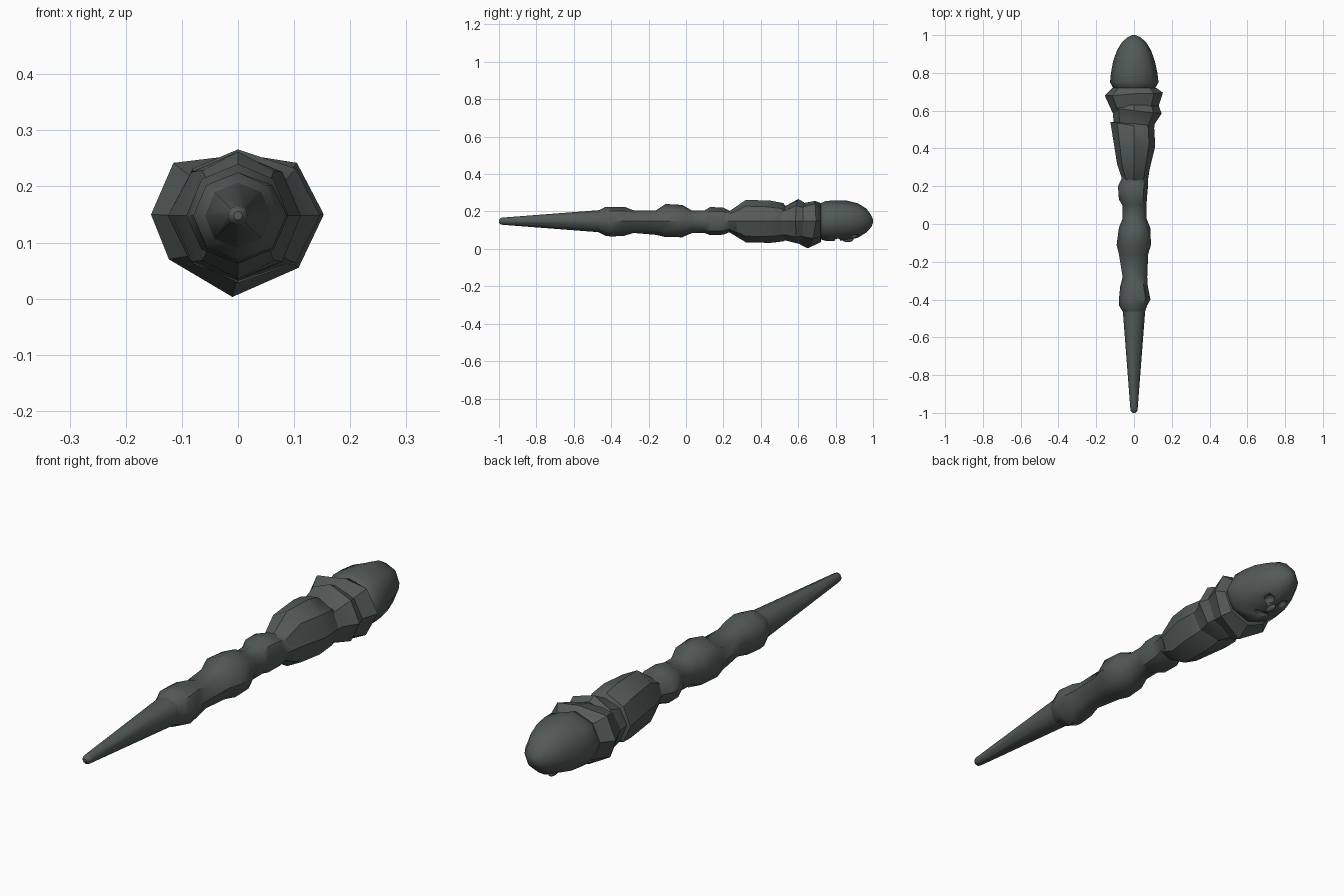
import bpy, bmesh, math
from mathutils import Vector

if "Cube" in bpy.data.objects:
    bpy.data.objects.remove(bpy.data.objects["Cube"], do_unlink=True)

SIDES = 8
MIDDLE = 0.148

wood = bpy.data.materials.new("dark grey green wood")
wood.use_nodes = True
colour = (0.085, 0.102, 0.095, 1)
wood.diffuse_color = colour
shader = wood.node_tree.nodes["Principled BSDF"]
shader.inputs["Base Color"].default_value = colour
shader.inputs["Roughness"].default_value = 0.8


def ring(y, left, right, bottom, top, tilt=0):
    """Eight points round the length; tilt moves the +x side forwards."""
    points = []
    for i in range(SIDES):
        angle = math.tau * i / SIDES
        c, s = math.cos(angle), math.sin(angle)
        x = c * (right if c > 0 else left)
        z = MIDDLE + s * (top - MIDDLE if s > 0 else MIDDLE - bottom)
        points.append(Vector((x, y - tilt * c, z)))
    return points


def loft(name, rings, sharp=45):
    """Skin a row of rings into a closed, smoothly shaded solid."""
    bm = bmesh.new()
    rows = [[bm.verts.new(p) for p in points] for points in rings]
    for a, b in zip(rows, rows[1:]):
        for i in range(SIDES):
            j = (i + 1) % SIDES
            bm.faces.new((a[i], a[j], b[j], b[i]))
    bm.faces.new(rows[0])
    bm.faces.new(rows[-1])
    bmesh.ops.recalc_face_normals(bm, faces=bm.faces[:])
    mesh = bpy.data.meshes.new(name)
    bm.to_mesh(mesh)
    bm.free()
    mesh.materials.append(wood)
    obj = bpy.data.objects.new(name, mesh)
    bpy.context.collection.objects.link(obj)
    bpy.ops.object.select_all(action="DESELECT")
    obj.select_set(True)
    bpy.context.view_layer.objects.active = obj
    bpy.ops.object.shade_smooth_by_angle(angle=math.radians(sharp))
    return obj


# Tapered point: y, radius
loft("tapered_point", [ring(y, r, r, MIDDLE - r, MIDDLE + r) for y, r in (
    (-1, 0.008), (-0.99, 0.018), (-0.97, 0.02), (-0.45, 0.06), (-0.4, 0.06))])

# Knotted shaft: y, left, right, bottom, top
loft("knotted_shaft", [ring(*r) for r in (
    (-0.47, .056, .056, .09, .203),
    (-0.43, .08, .07, .07, .225),
    (-0.4, .08, .087, .066, .225),
    (-0.33, .073, .073, .07, .225),
    (-0.28, .06, .07, .085, .206),
    (-0.16, .08, .075, .075, .206),
    (-0.11, .092, .09, .063, .24),
    (-0.02, .08, .086, .062, .235),
    (0.03, .06, .066, .084, .206),
    (0.1, .062, .066, .085, .206),
    (0.13, .08, .068, .073, .224),
    (0.2, .085, .074, .076, .22),
    (0.24, .065, .075, .092, .2),
    (0.27, .07, .08, .07, .215))])

# Overlapping tilted cups below the head
loft("lower_cup", [
    ring(0.23, .06, .07, .09, .2),
    ring(0.32, .09, .09, .035, .262),
    ring(0.45, .117, .112, .032, .258, 0.04),
    ring(0.52, .125, .108, .04, .245, 0.02),
    ring(0.54, .1, .09, .05, .22)], 35)
loft("middle_cup", [
    ring(0.4, .085, .09, .05, .22),
    ring(0.53, .107, .11, .045, .228),
    ring(0.6, .115, .146, .028, .266, 0.015),
    ring(0.63, .11, .13, .04, .25)], 35)

# Ragged collar with an uneven rim
rim = [Vector(p) for p in (
    (.153, .695, .15), (.105, .69, .242), (.01, .69, .257), (-.115, .68, .242),
    (-.155, .68, .15), (-.123, .67, .07), (-.01, .65, .003), (.108, .68, .055))]
loft("ragged_collar", [
    ring(0.56, .1, .11, .05, .23), rim,
    ring(0.72, .115, .12, .035, .245),
    ring(0.725, .09, .09, .06, .22)], 35)

# Rounded head
head = loft("rounded_head", [ring(*r) for r in (
    (0.71, .09, .09, .07, .22),
    (0.722, .112, .114, .05, .246),
    (0.75, .127, .13, .042, .256),
    (0.8, .122, .124, .042, .26),
    (0.86, .111, .111, .045, .258),
    (0.92, .09, .09, .06, .243),
    (0.965, .062, .062, .088, .215),
    (0.99, .032, .032, .116, .18),
    (1, .008, .008, .14, .157))], 60)


def ball(name, place, size):
    bpy.ops.mesh.primitive_uv_sphere_add(segments=12, ring_count=8, location=place)
    obj = bpy.context.object
    obj.name = name
    obj.scale = size
    obj.data.materials.append(wood)
    bpy.ops.object.shade_smooth_by_angle(angle=math.radians(45))
    return obj


# Carved hollows on the underside of the head
hollows = [("mouth_cutter", (0, .81, .042), (.045, .016, .02))]
for side, x in (("left", .036), ("right", -.036)):
    hollows.append((side + "_eye_cutter", (x, .9, .062), (.022, .024, .022)))
for name, place, size in hollows:
    cutter = ball(name, place, size)
    cutter.hide_render = True
    cutter.hide_set(True)
    cut = head.modifiers.new(name, "BOOLEAN")
    cut.operation = "DIFFERENCE"
    cut.object = cutter

# Small raised nose between the hollows
ball("carved_nose", (0, .865, .05), (.013, .03, .014))
